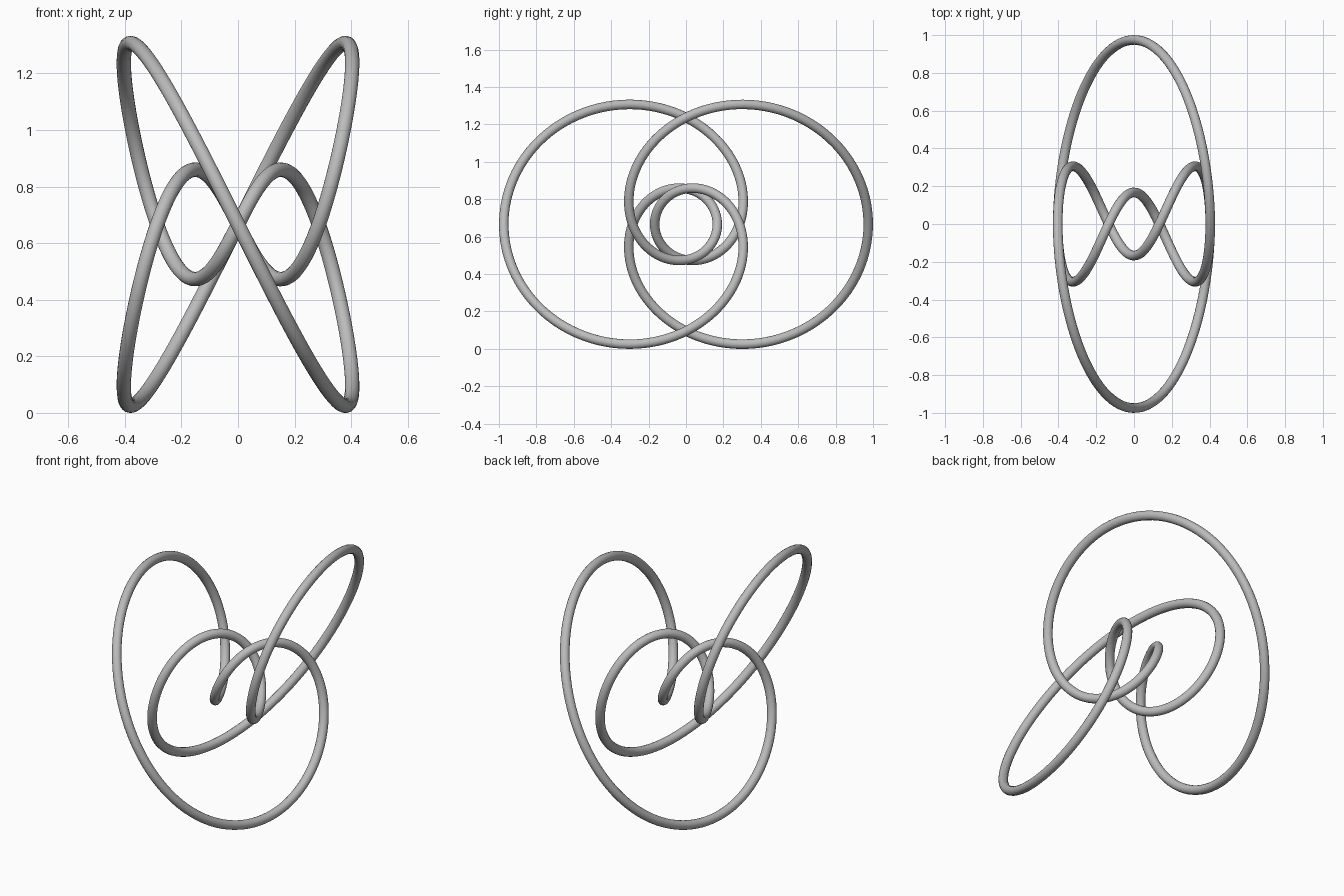
import bpy
from math import sin, cos, pi, sqrt

TUBE = 0.0255             # tube radius
C = 1 / sqrt(2)           # radius of the balanced torus in the 3-sphere
K = (1 - TUBE) * (1 - C) / C
STEPS = 256
HEIGHT = 0.666            # height of the centre

cube = bpy.data.objects.get("Cube")
if cube:
    bpy.data.objects.remove(cube, do_unlink=True)

grey = bpy.data.materials.new("soft grey")
grey.use_nodes = True
colour = (0.5, 0.5, 0.5, 1)
grey.diffuse_color = colour
grey.node_tree.nodes["Principled BSDF"].inputs["Base Color"].default_value = colour


def ring_point(t, side):
    """Point of a torus link winding twice round x, projected from the 3-sphere."""
    s = K * C / (1 - C * cos(t))
    return (s * sin(t), side * s * cos(2 * t), HEIGHT + side * s * sin(2 * t))


def looped_ring(name, side):
    curve = bpy.data.curves.new(name, "CURVE")
    curve.dimensions = "3D"
    curve.bevel_depth = TUBE
    curve.bevel_resolution = 6
    spline = curve.splines.new("POLY")
    spline.points.add(STEPS - 1)
    for i, p in enumerate(spline.points):
        p.co = (*ring_point(2 * pi * i / STEPS, side), 1)
    spline.use_cyclic_u = True
    curve.materials.append(grey)
    ring = bpy.data.objects.new(name, curve)
    bpy.context.collection.objects.link(ring)
    # Turn the tube into a smooth mesh
    bpy.ops.object.select_all(action="DESELECT")
    ring.select_set(True)
    bpy.context.view_layer.objects.active = ring
    bpy.ops.object.convert(target="MESH")
    bpy.ops.object.shade_smooth()


# Two interlinked rings, each the other turned half round
looped_ring("front_ring", -1)
looped_ring("back_ring", 1)
